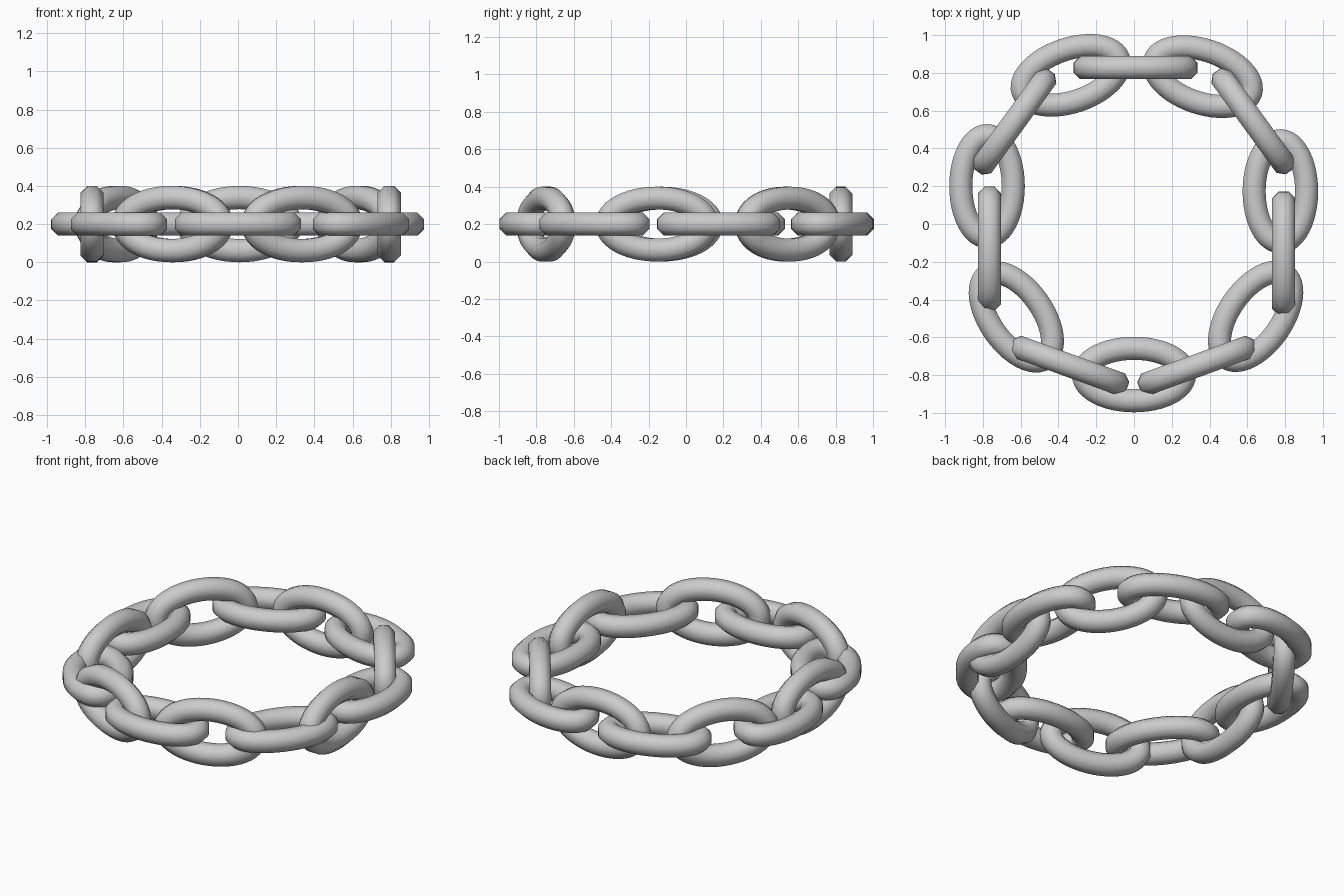
import bpy
from math import sin, cos, pi, radians, hypot

if "Cube" in bpy.data.objects:
    bpy.data.objects.remove(bpy.data.objects["Cube"])

A, B = 0.268, 0.139      # half-axes of the link's centre line
R = 0.061 / cos(pi / 8)  # tube radius (octagonal section, flats outward)
SEG, SIDES = 48, 8
Z = 0.2


def link_mesh():
    """Oval ring of constant thickness lying in the XY plane."""
    verts, faces = [], []
    for i in range(SEG):
        t = 2 * pi * i / SEG
        nx, ny = B * cos(t), A * sin(t)
        n = hypot(nx, ny)
        nx, ny = nx / n, ny / n
        for j in range(SIDES):
            p = 2 * pi * (j + 0.5) / SIDES
            verts.append((A * cos(t) + nx * R * cos(p),
                          B * sin(t) + ny * R * cos(p), R * sin(p)))
            k, m = (i + 1) % SEG, (j + 1) % SIDES
            faces.append((i * SIDES + j, k * SIDES + j,
                          k * SIDES + m, i * SIDES + m))
    me = bpy.data.meshes.new("chain_link")
    me.from_pydata(verts, [], faces)
    me.polygons.foreach_set("use_smooth", [True] * len(faces))
    me.update()
    return me


mesh = link_mesh()


def add_link(name, x, y, angle, upright):
    ob = bpy.data.objects.new(name, mesh)
    ob.location = (x, y, Z)
    ob.rotation_euler = (pi / 2 if upright else 0, 0, radians(angle))
    bpy.context.collection.objects.link(ob)


# Links lying flat: x, y, heading
flat = [(0, -0.797, 0), (0.644, -0.489, 55), (0.775, 0.173, 90),
        (0.364, 0.78, -19), (-0.335, 0.787, 19), (-0.778, 0.2, 90),
        (-0.623, -0.492, -55)]
# Links standing on edge between them
upright = [(0.335, -0.749, 20), (0.792, -0.156, 90), (0.631, 0.544, -54),
           (0.008, 0.828, 0), (-0.633, 0.542, 54), (-0.765, -0.131, 90),
           (-0.343, -0.749, -20)]

for i, (x, y, a) in enumerate(flat):
    add_link(f"flat_link_{i + 1}", x, y, a, False)
for i, (x, y, a) in enumerate(upright):
    add_link(f"upright_link_{i + 1}", x, y, a, True)
